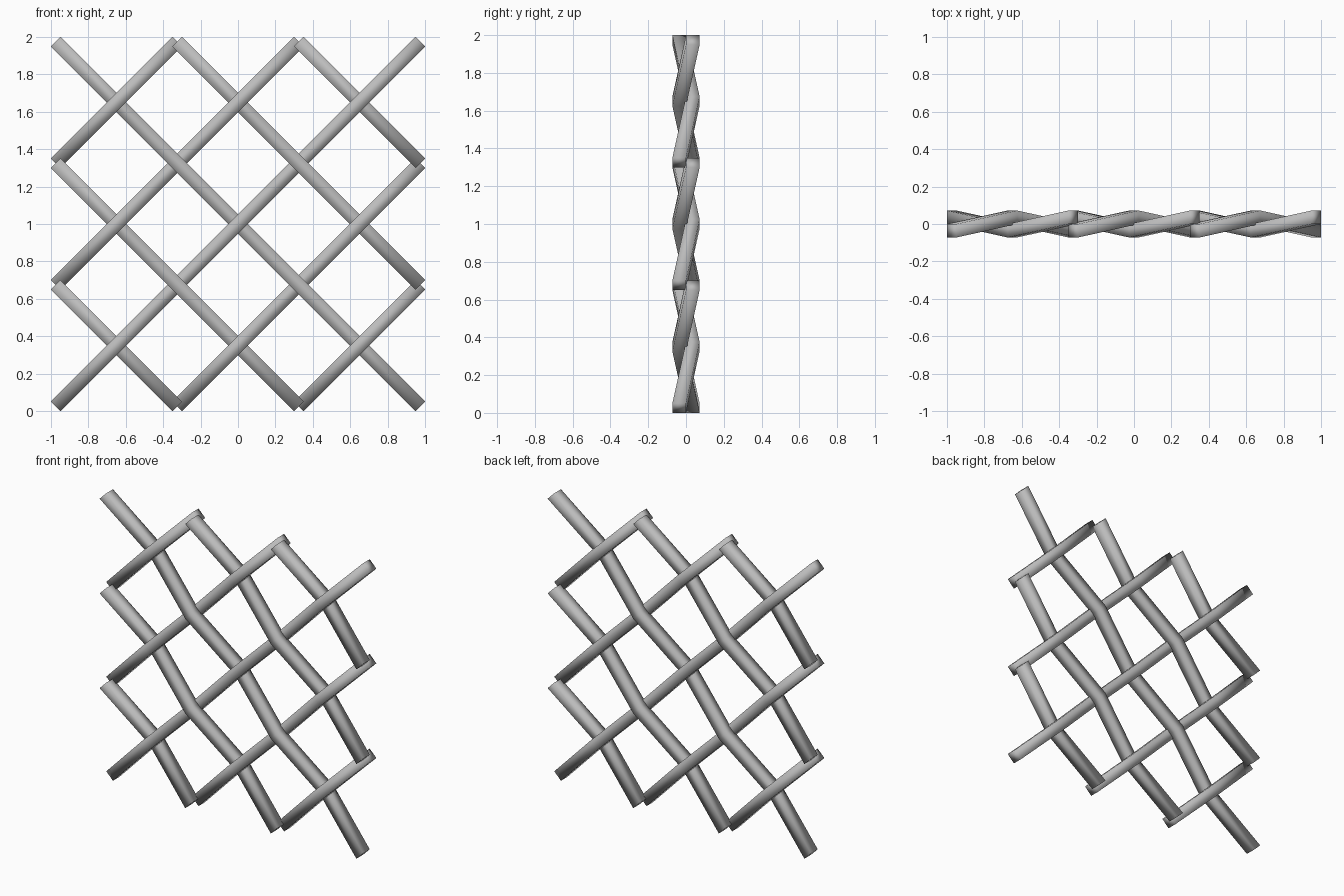
import bpy
import bmesh
from mathutils import Vector

if "Cube" in bpy.data.objects:
    bpy.data.objects.remove(bpy.data.objects["Cube"])

R = 0.036                        # half width of a bar, also the weave depth
STEP = (1 - R * 0.7071) / 3      # half the spacing of the crossings

steel = bpy.data.materials.new("grey_steel")
steel.use_nodes = True
color = (0.5, 0.5, 0.5, 1)
steel.diffuse_color = color
steel.node_tree.nodes["Principled BSDF"].inputs["Base Color"].default_value = color


def wire(name, offset, side):
    """Square diagonal wire; side is 1 when it rises to +x, -1 when it falls."""
    across = Vector((-side, 0, 1)).normalized() * R
    deep = Vector((0, R, 0))
    bm = bmesh.new()

    # One square section at every crossing inside the panel, front and back in turn
    rings = []
    for i in range(-3, 4):
        if abs(i + 2 * offset * side) > 3:
            continue
        depth = -R * side if i % 2 == 0 else R * side
        centre = Vector((i * STEP, depth, 1 + (side * i + 2 * offset) * STEP))
        corners = (across + deep, across - deep, -across - deep, -across + deep)
        rings.append([bm.verts.new(centre + c) for c in corners])

    # Sides between the sections, then both end caps
    for a, b in zip(rings, rings[1:]):
        for j in range(4):
            n = (j + 1) % 4
            bm.faces.new((a[j], a[n], b[n], b[j]))
    bm.faces.new(rings[0])
    bm.faces.new(rings[-1])
    bmesh.ops.recalc_face_normals(bm, faces=bm.faces)
    for face in bm.faces:
        face.smooth = True

    mesh = bpy.data.meshes.new(name)
    bm.to_mesh(mesh)
    bm.free()
    mesh.materials.append(steel)
    bpy.context.collection.objects.link(bpy.data.objects.new(name, mesh))


# Two crossing sets of five woven wires
for k in range(-2, 3):
    wire(f"rising_wire_{k + 3}", k, 1)
    wire(f"falling_wire_{k + 3}", k, -1)
